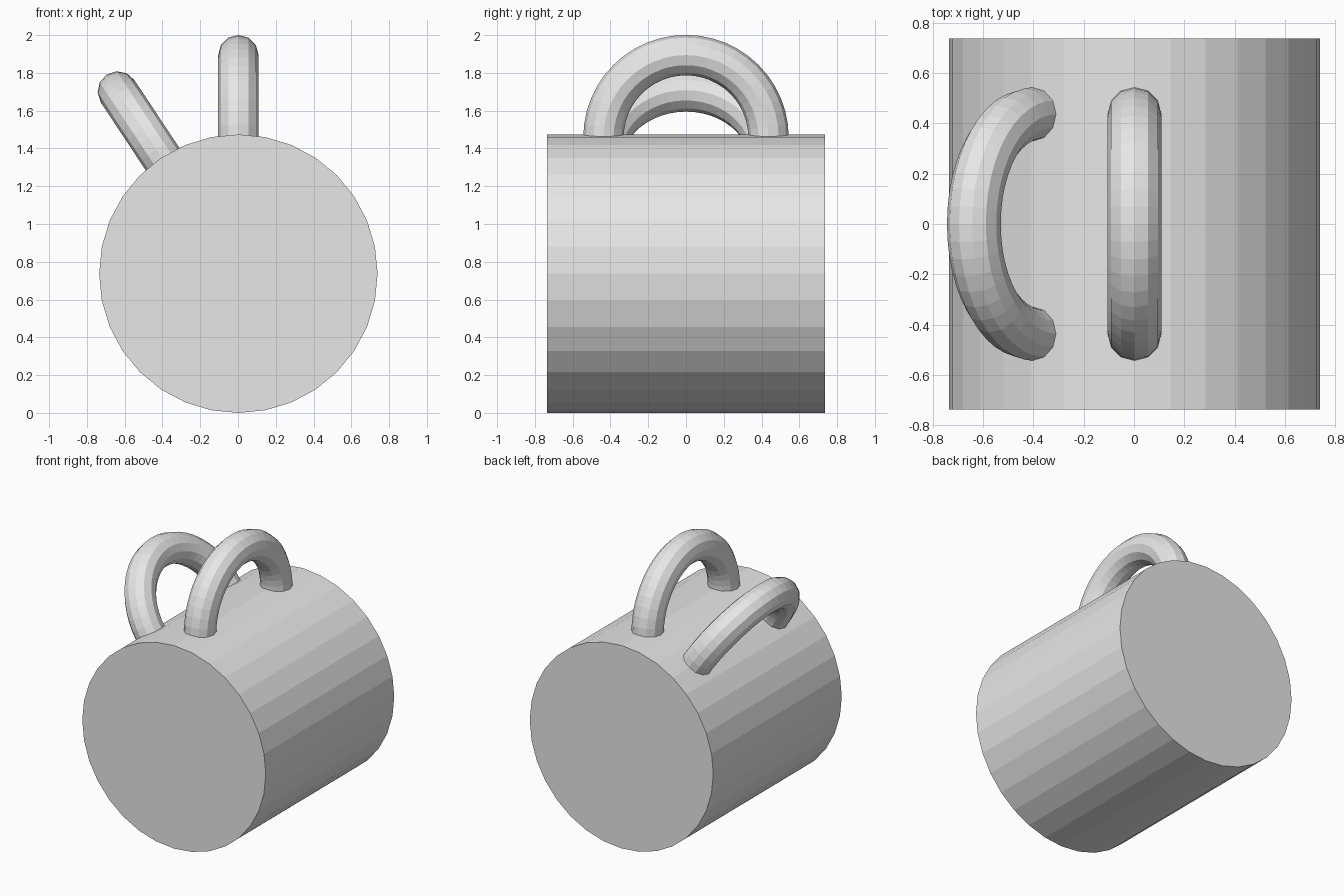
import bpy
from math import radians, sin, cos

if "Cube" in bpy.data.objects:
    bpy.data.objects.remove(bpy.data.objects["Cube"])

R = 0.737          # body radius and half length
CX = 0.002         # tiny offset that keeps the whole model centred
RING_DIST = 0.72   # ring centre, measured from the body axis

grey = bpy.data.materials.new("light_grey")
grey.diffuse_color = (0.8, 0.8, 0.8, 1)
grey.use_nodes = True
grey.node_tree.nodes["Principled BSDF"].inputs["Base Color"].default_value = grey.diffuse_color


def finish(name):
    ob = bpy.context.object
    ob.name = name
    ob.data.materials.append(grey)
    bpy.ops.object.shade_flat()
    return ob


def handle(name, tilt):
    """Ring half sunk into the body, leaning sideways by tilt degrees."""
    t = radians(tilt)
    bpy.ops.mesh.primitive_torus_add(
        major_segments=48, minor_segments=12,
        major_radius=0.437, minor_radius=0.107,
        location=(CX + RING_DIST * sin(t), 0, R + RING_DIST * cos(t)),
        rotation=(0, radians(90) + t, 0))
    return finish(name)


# Body: cylinder lying along y
bpy.ops.mesh.primitive_cylinder_add(
    vertices=32, radius=R, depth=2 * R,
    location=(CX, 0, R), rotation=(radians(90), 0, 0))
finish("body")

# Upright handle and leaning handle
handle("upright_handle", 0)
handle("leaning_handle", -33.5)
